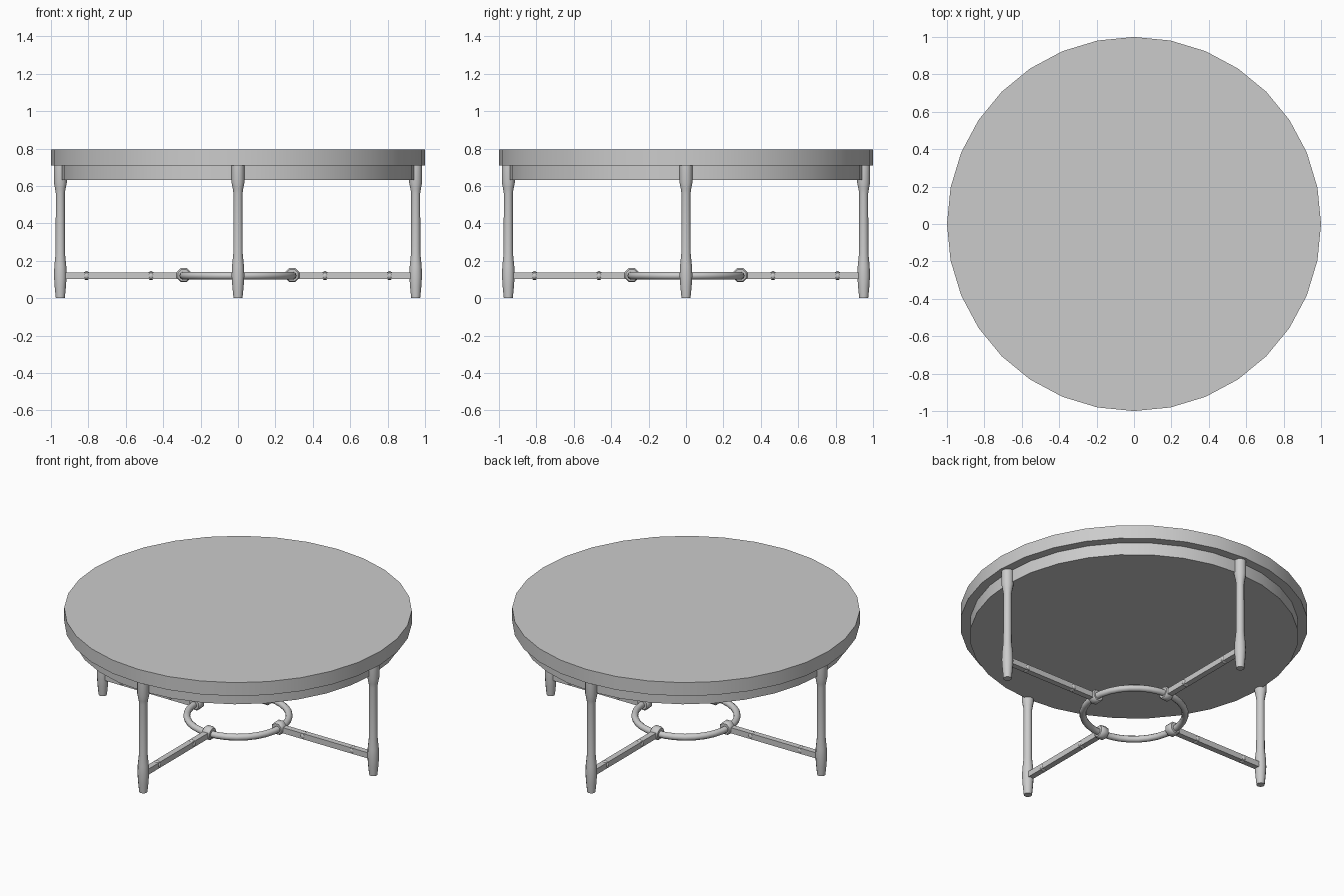
import bpy, bmesh, math
from mathutils import Matrix, Vector

if "Cube" in bpy.data.objects:
    bpy.data.objects.remove(bpy.data.objects["Cube"])


def finish(name, bm, angle=50):
    bmesh.ops.recalc_face_normals(bm, faces=bm.faces)
    me = bpy.data.meshes.new(name)
    bm.to_mesh(me)
    bm.free()
    ob = bpy.data.objects.new(name, me)
    bpy.context.collection.objects.link(ob)
    bpy.ops.object.select_all(action='DESELECT')
    ob.select_set(True)
    bpy.context.view_layer.objects.active = ob
    bpy.ops.object.shade_smooth_by_angle(angle=math.radians(angle))
    return ob


def turned(name, profile, sides, matrix=Matrix(), phase=0.0, angle=50):
    """Capped lathe of (radius, height) points about local z."""
    bm = bmesh.new()
    rings = []
    for r, z in profile:
        rings.append([bm.verts.new(matrix @ Vector((
            r * math.cos(phase + math.tau * i / sides),
            r * math.sin(phase + math.tau * i / sides), z))) for i in range(sides)])
    for a, b in zip(rings, rings[1:]):
        for i in range(sides):
            j = (i + 1) % sides
            bm.faces.new((a[i], a[j], b[j], b[i]))
    bm.faces.new(rings[0][::-1])
    bm.faces.new(rings[-1])
    return finish(name, bm, angle)


# Round top and the apron beneath it
turned("table_top", [(1.0, 0.71), (1.0, 0.795)], 32)
turned("apron", [(0.945, 0.632), (0.945, 0.712)], 32)

# Central stretcher ring
bpy.ops.mesh.primitive_torus_add(major_segments=32, minor_segments=10,
                                 major_radius=0.295, minor_radius=0.02,
                                 location=(0, 0, 0.12))
ring = bpy.context.object
ring.name = "stretcher_ring"
bpy.ops.object.shade_smooth_by_angle(angle=math.radians(50))

leg_profile = [(0.024, 0.0), (0.03, 0.06), (0.034, 0.12), (0.032, 0.17),
               (0.025, 0.24), (0.024, 0.56), (0.028, 0.585),
               (0.035, 0.62), (0.035, 0.711)]
collar_profile = [(0.034, -0.026), (0.041, -0.018), (0.041, 0.018), (0.034, 0.026)]
bead_profile = [(0.017, -0.014), (0.024, -0.006), (0.024, 0.006), (0.017, 0.014)]

for n, side in enumerate(("right", "back", "left", "front")):
    spin = Matrix.Rotation(n * math.pi / 2, 4, 'Z')
    # Turned leg
    turned(side + "_leg", leg_profile, 12, spin @ Matrix.Translation((0.95, 0, 0)))
    # Square stretcher bar running from the ring to the leg
    radial = spin @ Matrix.Translation((0, 0, 0.12)) @ Matrix.Rotation(math.pi / 2, 4, 'Y')
    turned(side + "_stretcher", [(0.0255, 0.31), (0.0255, 0.945)], 4, radial, math.pi / 4)
    # Beads on the bar
    for k, x in enumerate((0.465, 0.81)):
        turned(f"{side}_bead_{k + 1}", bead_profile, 10,
               radial @ Matrix.Translation((0, 0, x)))
    # Collar wrapped around the ring
    tangent = (spin @ Matrix.Translation((0.29, 0, 0.123))
               @ Matrix.Rotation(math.pi / 2, 4, 'X'))
    turned(side + "_collar", collar_profile, 8, tangent, math.pi / 8)
